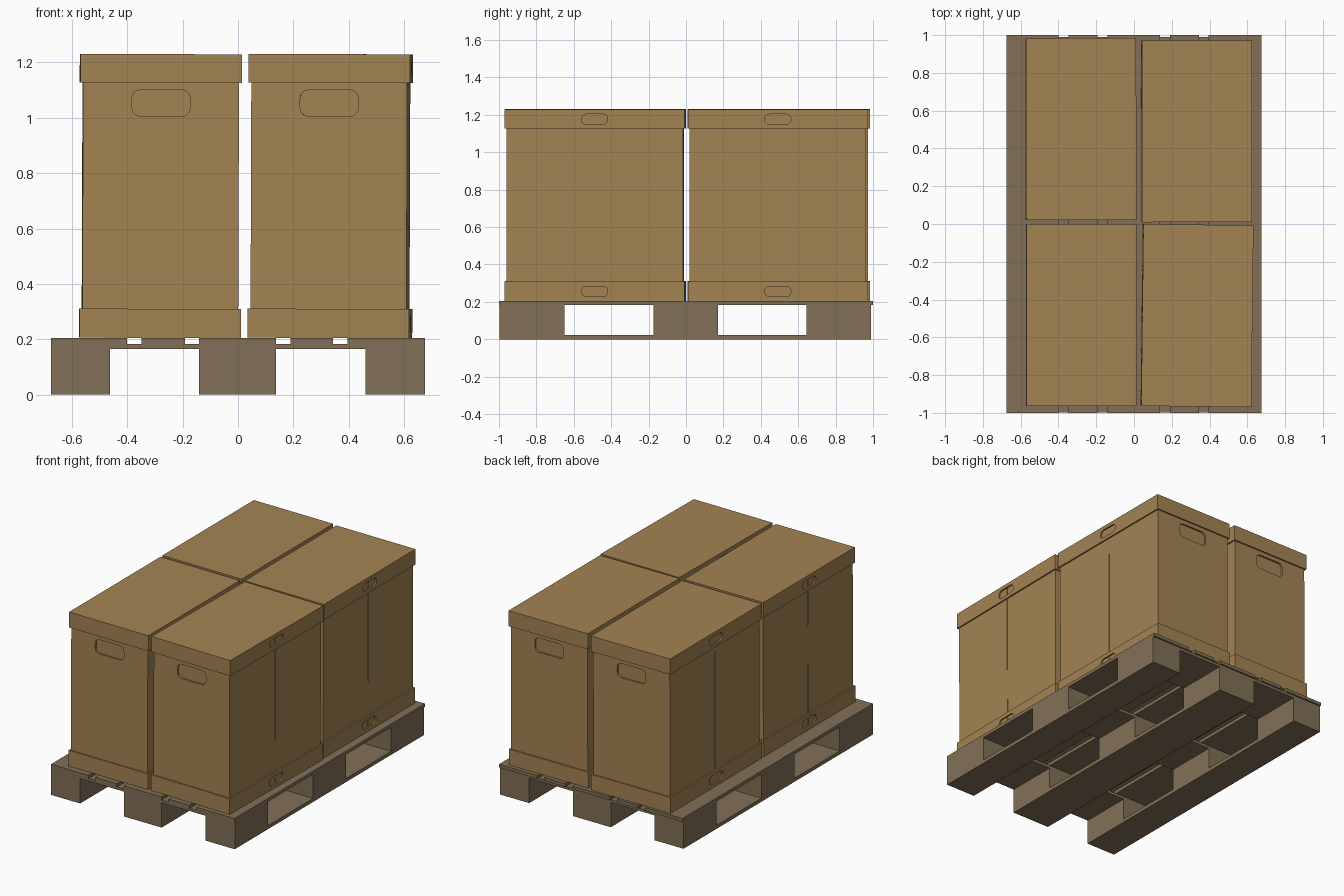
import bpy, bmesh, math
from mathutils import Matrix, Vector

if "Cube" in bpy.data.objects:
    bpy.data.objects.remove(bpy.data.objects["Cube"])


def material(name, rgb):
    m = bpy.data.materials.new(name)
    m.diffuse_color = (*rgb, 1)
    m.use_nodes = True
    m.node_tree.nodes["Principled BSDF"].inputs["Base Color"].default_value = m.diffuse_color
    return m


CARD = material("cardboard", (0.37, 0.23, 0.088))
WOOD = material("weathered_wood", (0.222, 0.163, 0.095))


def add(name, bm, mat):
    bmesh.ops.recalc_face_normals(bm, faces=bm.faces)
    me = bpy.data.meshes.new(name)
    bm.to_mesh(me)
    bm.free()
    me.materials.append(mat)
    ob = bpy.data.objects.new(name, me)
    bpy.context.collection.objects.link(ob)
    return ob


def box(name, x, y, z, mat):
    """Box spanning the given (low, high) ranges."""
    bm = bmesh.new()
    size = [b - a for a, b in (x, y, z)]
    mid = [(a + b) / 2 for a, b in (x, y, z)]
    bmesh.ops.create_cube(bm, size=1, matrix=Matrix.Translation(mid) @ Matrix.Diagonal((*size, 1)))
    return add(name, bm, mat)


def slot(axis, centre, w, h, r, depth):
    """Rounded rectangle prism used to cut a hand hole along x or y."""
    bm = bmesh.new()
    side = Vector((0, 1, 0)) if axis == "x" else Vector((1, 0, 0))
    along = Vector((1, 0, 0)) if axis == "x" else Vector((0, 1, 0))
    verts = []
    for q, (sx, sz) in enumerate(((1, 1), (-1, 1), (-1, -1), (1, -1))):
        for i in range(5):
            a = math.radians(90 * q + 22.5 * i)
            p = side * (sx * (w / 2 - r) + r * math.cos(a))
            p.z = sz * (h / 2 - r) + r * math.sin(a)
            verts.append(bm.verts.new(p + Vector(centre) - along * depth / 2))
    face = bm.faces.new(verts)
    new = bmesh.ops.extrude_face_region(bm, geom=[face])["geom"]
    bmesh.ops.translate(bm, verts=[v for v in new if isinstance(v, bmesh.types.BMVert)], vec=along * depth)
    return add("cutter", bm, CARD)


def cut(ob, cutters):
    """Subtract the cutters, bake the result and drop the cutters."""
    for c in cutters:
        c.hide_render = True
        m = ob.modifiers.new("cut", "BOOLEAN")
        m.operation, m.solver, m.object = "DIFFERENCE", "EXACT", c
    bpy.context.view_layer.update()
    me = bpy.data.meshes.new_from_object(ob.evaluated_get(bpy.context.evaluated_depsgraph_get()))
    for c in cutters + [ob]:
        bpy.data.objects.remove(c)
    return me


# Pallet: runners, blocks, cross boards and deck boards
COLS = {"left": (-0.675, -0.462), "middle": (-0.14, 0.137), "right": (0.46, 0.675)}
ROWS = {"front": (-0.998, -0.65), "centre": (-0.175, 0.172), "back": (0.643, 0.99)}
for c, x in COLS.items():
    box(f"runner_{c}", x, (-0.998, 0.99), (0, 0.024), WOOD)
    for r, y in ROWS.items():
        box(f"block_{r}_{c}", x, y, (0.024, 0.165), WOOD)
for r, y in ROWS.items():
    box(f"cross_board_{r}", (-0.675, 0.675), y, (0.165, 0.183), WOOD)
for i, x in enumerate(((-0.675, -0.4), (-0.348, -0.192), (-0.14, 0.137), (0.19, 0.343), (0.395, 0.675))):
    box(f"deck_board_{i + 1}", x, (-1, 1), (0.183, 0.205), WOOD)

# Carton parts, shared by all four cartons (origin at base centre)
W, D, H, T = 0.2915, 0.4815, 1.025, 0.01          # half width, half depth, height, wall
BX, BY = (-W + T, W - T), (-D + T, D - T)

# Body with recessed front/back grips and side seams
body = box("body", BX, BY, (T, H - T), CARD)
grips = [slot("y", (0, s * BY[1], 0.848), 0.21, 0.095, 0.03, 0.024) for s in (-1, 1)]
seams = [box("cutter", (s * BX[1] - 0.006, s * BX[1] + 0.006), (-0.002, 0.002), (-0.1, H + 0.1), CARD)
         for s in (-1, 1)]
parts = {"body": cut(body, grips + seams)}

# Lid and tray: open shells with a hand hole through both sides
GX, GY = [v * 1.001 for v in BX], [v * 1.001 for v in BY]
for part, z, inner, hole in (("lid", (H - 0.103, H), (H - 0.2, H - T), 0.972),
                             ("tray", (0, 0.105), (T, 0.2), 0.052)):
    shell = box(part, (-W, W), (-D, D), z, CARD)
    parts[part] = cut(shell, [box("cutter", GX, GY, inner, CARD),
                              slot("x", (0, 0, hole), 0.14, 0.055, 0.025, 1)])

# Four slightly misaligned cartons
for name, x, y, turn in (("front_left", -0.281, -0.481, 0), ("back_left", -0.283, 0.502, 0.001),
                         ("back_right", 0.33, 0.491, 0.001), ("front_right", 0.332, -0.485, -0.012)):
    for part, me in parts.items():
        ob = bpy.data.objects.new(f"carton_{part}_{name}", me)
        ob.location = (x, y, 0.205)
        ob.rotation_euler = (0, 0.0035, turn)
        bpy.context.collection.objects.link(ob)
